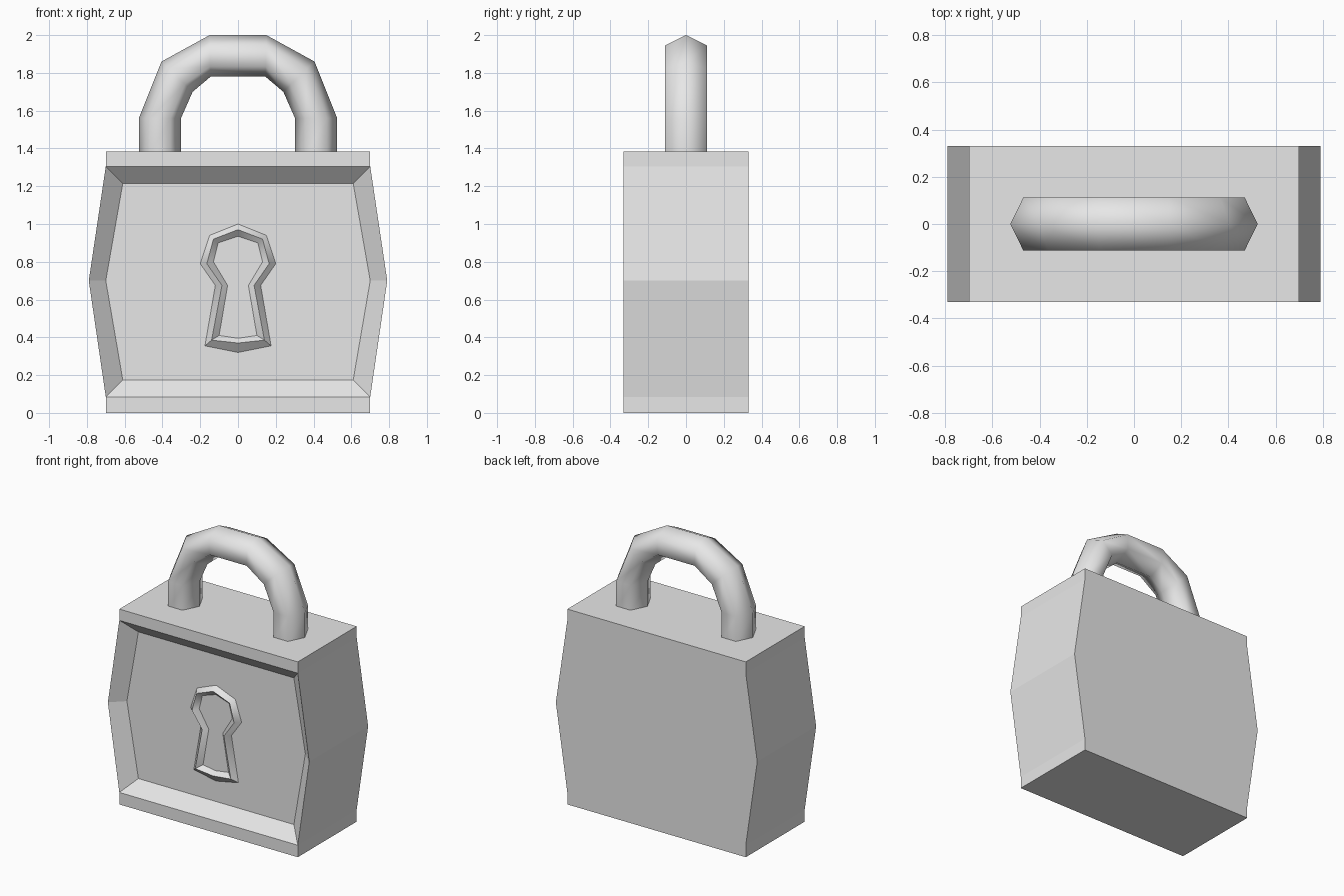
import bpy, bmesh
from mathutils import Vector

cube = bpy.data.objects.get("Cube")
if cube:
    bpy.data.objects.remove(cube, do_unlink=True)

# One grey metal for the whole lock
grey = bpy.data.materials.new("grey_metal")
grey.use_nodes = True
colour = (0.8, 0.8, 0.8, 1)
grey.diffuse_color = colour
grey.node_tree.nodes["Principled BSDF"].inputs["Base Color"].default_value = colour

DEPTH = 0.33          # half thickness of the body
PANEL = -0.245        # y of the sunken front panel


def mirrored(half):
    """Closed (x, z) loop from its right half, listed top to bottom."""
    return half + [(-x, z) for x, z in reversed(half) if x > 0]


def ring(bm, outline, y):
    return [bm.verts.new((x, y, z)) for x, z in outline]


def bridge(bm, a, b):
    n = len(a)
    for i in range(n):
        j = (i + 1) % n
        bm.faces.new((a[i], a[j], b[j], b[i]))


def finish(name, bm, smooth_angle=None):
    bmesh.ops.recalc_face_normals(bm, faces=bm.faces)
    mesh = bpy.data.meshes.new(name)
    bm.to_mesh(mesh)
    bm.free()
    mesh.materials.append(grey)
    obj = bpy.data.objects.new(name, mesh)
    bpy.context.collection.objects.link(obj)
    if smooth_angle:
        bpy.ops.object.select_all(action='DESELECT')
        obj.select_set(True)
        bpy.context.view_layer.objects.active = obj
        bpy.ops.object.shade_smooth_by_angle(angle=smooth_angle)
    return obj


# Body: bulged box with a bevelled, sunken front panel
bm = bmesh.new()
outline = mirrored([(0.7, 1.385), (0.7, 1.305), (0.79, 0.7), (0.7, 0.085), (0.7, 0)])
front = ring(bm, outline, -DEPTH)
back = ring(bm, outline, DEPTH)
bridge(bm, front, back)
bm.faces.new(back)
tr, rim_r, rim_l, tl = front[0], front[1:4], front[6:9], front[9]
bm.faces.new((tr, rim_r[0], rim_l[2], tl))                # top band
bm.faces.new((rim_r[2], front[4], front[5], rim_l[0]))    # bottom band
panel = ring(bm, mirrored([(0.61, 1.215), (0.7, 0.7), (0.61, 0.175)]), PANEL)
bridge(bm, rim_r + rim_l, panel)
bm.faces.new(panel)
finish("body", bm)

# Keyhole: raised lip around a shallow floor
bm = bmesh.new()
foot = ring(bm, mirrored([(0, 1.0), (0.15, 0.94), (0.2, 0.79), (0.12, 0.675),
                          (0.175, 0.355), (0, 0.32)]), PANEL)
lip = ring(bm, mirrored([(0, 0.97), (0.13, 0.92), (0.165, 0.79), (0.085, 0.675),
                         (0.14, 0.385), (0, 0.37)]), PANEL - 0.035)
floor = ring(bm, mirrored([(0, 0.935), (0.105, 0.9), (0.13, 0.8), (0.055, 0.675),
                           (0.1, 0.41), (0, 0.395)]), PANEL - 0.004)
bridge(bm, foot, lip)
bridge(bm, lip, floor)
bm.faces.new(floor)
finish("keyhole", bm, 0.7)

# Shackle: six-sided bar swept over the arch, outer and inner edge per station
half_arch = [((0.525, 1.36), (0.302, 1.36)), ((0.525, 1.56), (0.302, 1.56)),
             ((0.405, 1.86), (0.24, 1.7)), ((0.15, 2.0), (0.145, 1.78))]
arch = half_arch + [((-a[0], a[1]), (-b[0], b[1])) for a, b in reversed(half_arch)]
section = [(1, 0), (0.5, 1), (-0.5, 1), (-1, 0), (-0.5, -1), (0.5, -1)]
bm = bmesh.new()
rings = []
for outer, inner in arch:
    o, i = Vector((outer[0], 0, outer[1])), Vector((inner[0], 0, inner[1]))
    mid, arm = (o + i) / 2, (o - i) / 2
    rings.append([bm.verts.new(mid + arm * r + Vector((0, 0.112 * s, 0)))
                  for r, s in section])
for a, b in zip(rings, rings[1:]):
    bridge(bm, a, b)
bm.faces.new(rings[0])
bm.faces.new(rings[-1])
finish("shackle", bm, 1.2)
